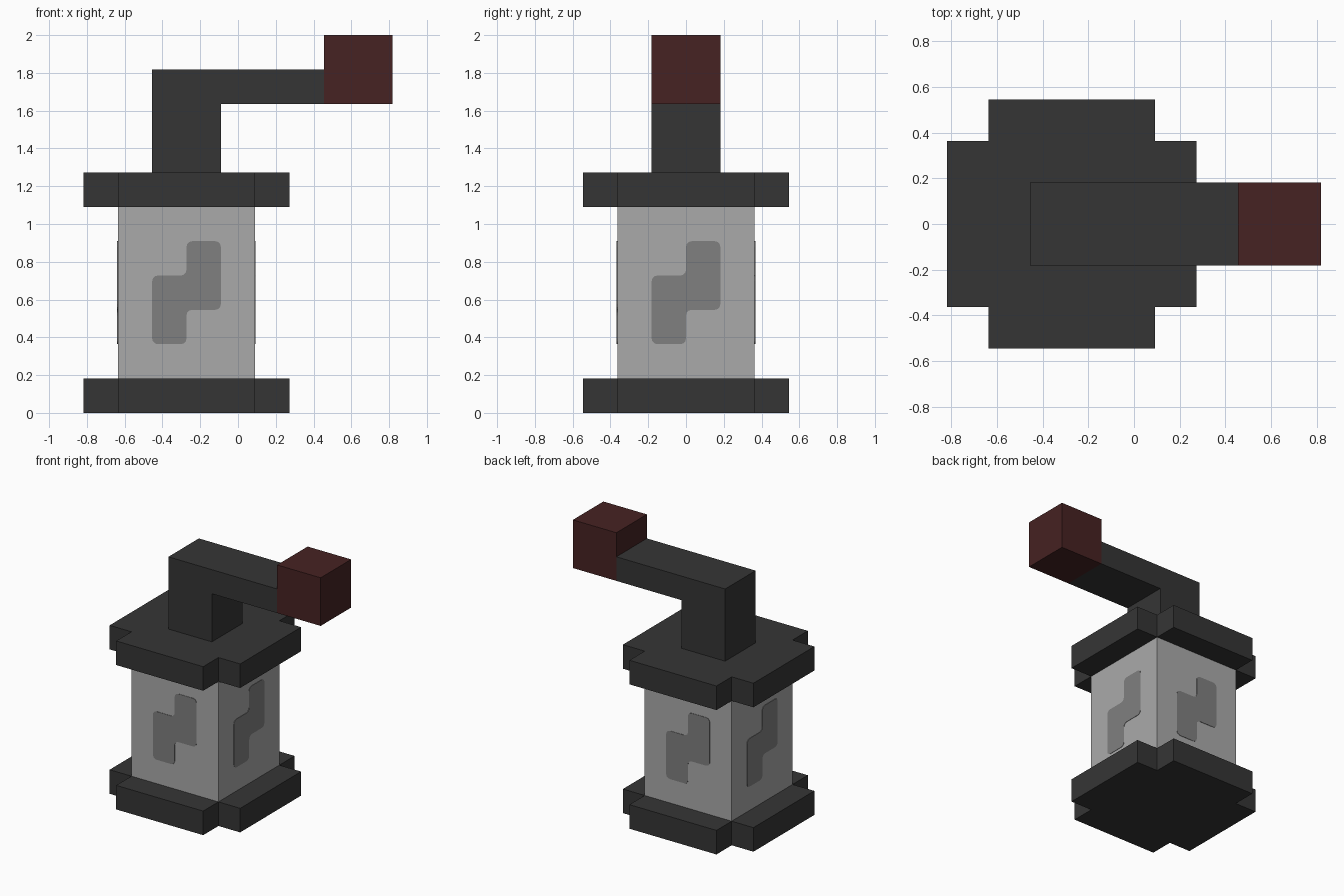
import bpy, bmesh, math
from mathutils import Matrix, Vector

if "Cube" in bpy.data.objects:
    bpy.data.objects.remove(bpy.data.objects["Cube"], do_unlink=True)

U = 2 / 11            # the model sits on a grid eleven cells tall
CX = -1.5 * U         # centre of the body


def material(name, rgb):
    m = bpy.data.materials.new(name)
    m.use_nodes = True
    col = (*rgb, 1.0)
    m.diffuse_color = col
    m.node_tree.nodes["Principled BSDF"].inputs["Base Color"].default_value = col
    return m


DARK = material("charcoal", (0.036, 0.036, 0.036))
PALE = material("pale grey", (0.402, 0.402, 0.402))
MID = material("mid grey", (0.216, 0.216, 0.216))
RED = material("dark red", (0.061, 0.016, 0.016))


def prism(name, outline, depth, mat, matrix, round_by=0.0):
    """Extrude a flat outline (in cells) along its local z, then place it."""
    bm = bmesh.new()
    face = bm.faces.new([bm.verts.new((x * U, y * U, 0)) for x, y in outline])
    if round_by:
        bmesh.ops.bevel(bm, geom=bm.verts[:], offset=round_by, segments=3,
                        profile=0.5, affect='VERTICES')
    ext = bmesh.ops.extrude_face_region(bm, geom=bm.faces[:])
    moved = [g for g in ext["geom"] if isinstance(g, bmesh.types.BMVert)]
    bmesh.ops.translate(bm, verts=moved, vec=(0, 0, depth))
    bmesh.ops.transform(bm, matrix=matrix, verts=bm.verts[:])
    bmesh.ops.recalc_face_normals(bm, faces=bm.faces[:])
    me = bpy.data.meshes.new(name)
    bm.to_mesh(me)
    bm.free()
    me.materials.append(mat)
    ob = bpy.data.objects.new(name, me)
    bpy.context.collection.objects.link(ob)
    return ob


def square(x0, x1, y0, y1):
    return [(x0, y0), (x1, y0), (x1, y1), (x0, y1)]


def at(x, y, z):
    return Matrix.Translation((x, y, z))


UPRIGHT = Matrix.Rotation(math.pi / 2, 4, 'X')   # outline y becomes z, depth goes to -y

# Notched square base and lid
notched = [(-3, -2), (-2, -2), (-2, -3), (2, -3), (2, -2), (3, -2),
           (3, 2), (2, 2), (2, 3), (-2, 3), (-2, 2), (-3, 2)]
prism("base_plate", notched, U, DARK, at(CX, 0, 0))
prism("lid_plate", notched, U, DARK, at(CX, 0, 6 * U))

# Square body
prism("body", square(-2, 2, -2, 2), 5 * U, PALE, at(CX, 0, U))

# Crank: post and arm as one L-shaped profile
crank = [(-2.5, 7), (-0.5, 7), (-0.5, 9), (2.5, 9), (2.5, 10), (-2.5, 10)]
prism("crank", crank, 2 * U, DARK, at(0, U, 0) @ UPRIGHT)

# Knob on the arm's end
prism("knob", square(2.5, 4.5, 9, 11), 2 * U, RED, at(0, U, 0) @ UPRIGHT)

# Stepped mark on each of the four body sides
mark = [(-1, 2), (0, 2), (0, 3), (1, 3), (1, 5), (0, 5), (0, 4), (-1, 4)]
for i, side in enumerate(("front", "left", "back", "right")):
    turn = Matrix.Rotation(i * math.pi / 2, 4, 'Z')
    prism("mark_" + side, mark, 0.004, MID,
          at(CX, 0, 0) @ turn @ at(0, -2 * U + 0.001, 0) @ UPRIGHT, 0.03)
